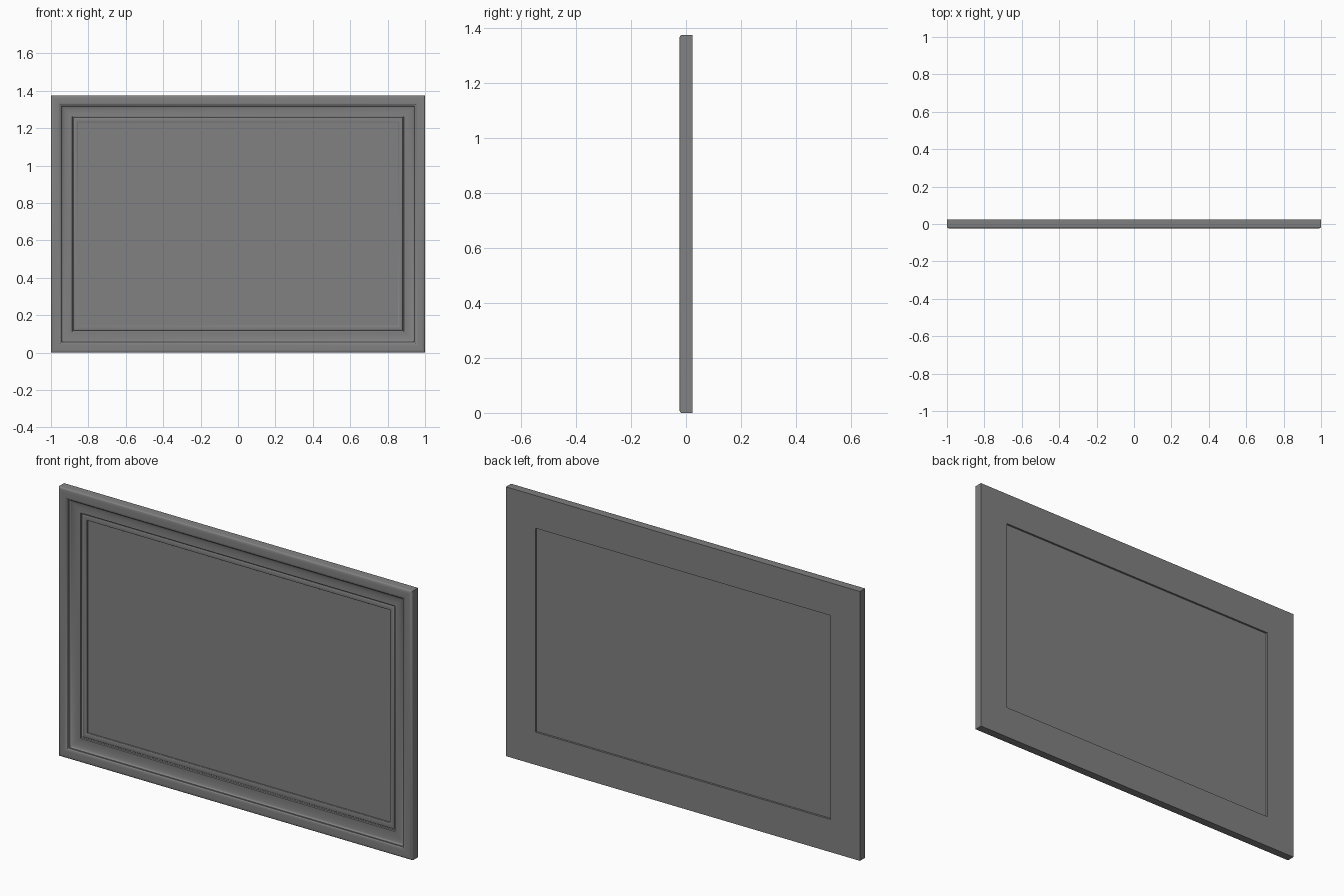
import bpy, bmesh, math

if "Cube" in bpy.data.objects:
    bpy.data.objects.remove(bpy.data.objects["Cube"])

W, H, D = 1.0, 1.375, 0.0245   # half width, height, half depth

def arc(cx, cy, rx, ry, a0, a1, n):
    return [(cx + rx * math.cos(math.radians(a0 + (a1 - a0) * i / n)),
             cy + ry * math.sin(math.radians(a0 + (a1 - a0) * i / n))) for i in range(n + 1)]

# moulding cross-section: (inset from outer edge, y)
profile = [(0.0, D)]
profile += arc(0.018, -0.0155, 0.018, 0.009, 180, 270, 8)     # rounded outer edge
profile += arc(0.036, -0.0165, 0.016, 0.008, 270, 360, 6)     # roll into the cove
profile += arc(0.094, -0.015, 0.038, 0.0135, 180, 90, 10)     # wide cove
profile += [(0.104, -0.002), (0.112, -0.0025), (0.114, 0.004)]
profile += arc(0.132, 0.006, 0.013, 0.004, 180, 360, 8)       # low inner bead
profile += [(0.145, 0.0125), (0.167, 0.0125), (0.167, D)]     # step and rear lip

# dark grey finish
dark = bpy.data.materials.new("dark_grey")
dark.diffuse_color = (0.22, 0.22, 0.22, 1)
dark.use_nodes = True
dark.node_tree.nodes["Principled BSDF"].inputs["Base Color"].default_value = dark.diffuse_color

def new_object(name, bm):
    bmesh.ops.recalc_face_normals(bm, faces=bm.faces)
    me = bpy.data.meshes.new(name)
    bm.to_mesh(me)
    bm.free()
    me.materials.append(dark)
    ob = bpy.data.objects.new(name, me)
    bpy.context.collection.objects.link(ob)
    return ob

# mitred frame: profile carried around the four corners
bm = bmesh.new()
rings = [[bm.verts.new((sx * (W - i), y, H / 2 + sz * (H / 2 - i))) for i, y in profile]
         for sx, sz in ((-1, -1), (1, -1), (1, 1), (-1, 1))]
n = len(profile)
for c in range(4):
    a, b = rings[c], rings[(c + 1) % 4]
    for k in range(n):
        m = (k + 1) % n
        bm.faces.new((a[k], b[k], b[m], a[m]))
frame = new_object("picture_frame", bm)
# keep the mitre joints crisp
bpy.context.view_layer.objects.active = frame
frame.select_set(True)
bpy.ops.object.shade_smooth_by_angle(angle=math.radians(35))

# thin panel held in the frame
bm = bmesh.new()
bmesh.ops.create_cube(bm, size=1)
for v in bm.verts:
    v.co.x *= 2 * (W - 0.143)
    v.co.y = 0.013 + v.co.y * 0.003
    v.co.z = H / 2 + v.co.z * (H - 0.286)
new_object("picture_panel", bm)
